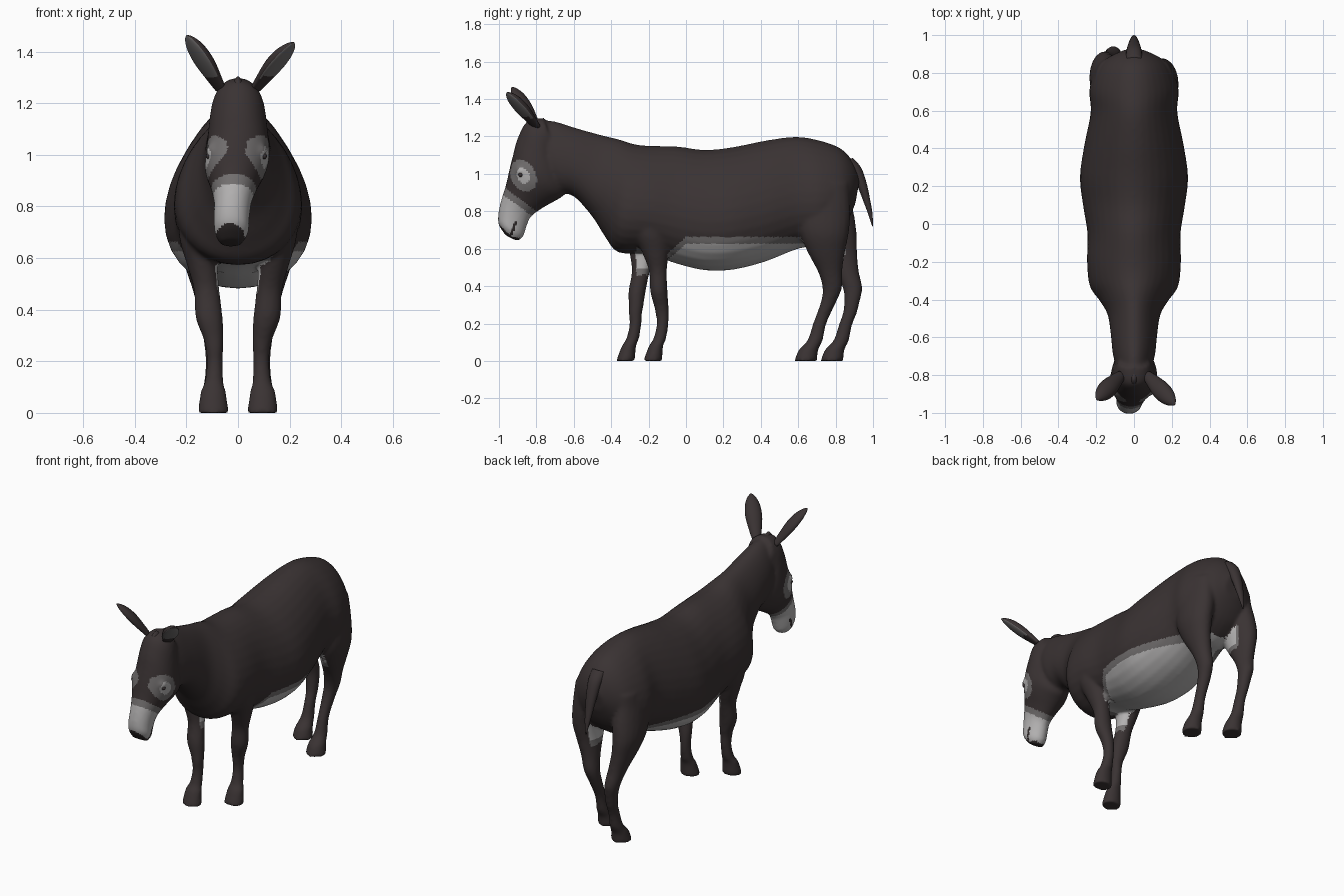
import bpy
import bmesh
from math import sin, cos, pi
from mathutils import Vector

cube = bpy.data.objects.get("Cube")
if cube:
    bpy.data.objects.remove(cube, do_unlink=True)


def make_material(name, colour):
    mat = bpy.data.materials.new(name)
    mat.use_nodes = True
    rgba = (*colour, 1)
    mat.diffuse_color = rgba
    shader = next(n for n in mat.node_tree.nodes if n.type == 'BSDF_PRINCIPLED')
    shader.inputs["Base Color"].default_value = rgba
    shader.inputs["Roughness"].default_value = .8
    return mat


MATERIALS = [make_material("dark brown coat", (.042, .0325, .033)),
             make_material("grey border", (.17, .16, .16)),
             make_material("pale grey fur", (.45, .44, .44)),
             make_material("dark nose", (.029, .023, .023))]
DARK, MID, PALE, NOSE = range(4)


def refine(rows, steps=4):
    """Smooth in-between sections through the given ones."""
    out = []
    last = len(rows) - 1
    for i in range(last):
        quad = [rows[max(i - 1, 0)], rows[i], rows[i + 1], rows[min(i + 2, last)]]
        for k in range(steps):
            t = k / steps
            out.append([b + t / 2 * (c - a + t * (2*a - 5*b + 4*c - d + t * (3*(b - c) + d - a)))
                        for a, b, c, d in zip(*quad)])
    out.append(list(rows[-1]))
    return out


def loft(bm, rings):
    """Skin closed rings of points and cap both ends."""
    loops = [[bm.verts.new(p) for p in ring] for ring in rings]
    n = len(loops[0])
    for a, b in zip(loops, loops[1:]):
        for i in range(n):
            j = (i + 1) % n
            bm.faces.new((a[i], a[j], b[j], b[i]))
    bm.faces.new(loops[0])
    bm.faces.new(loops[-1])


def angles(n):
    return [2 * pi * i / n for i in range(n)]


def spine_loft(bm, rows, pear):
    """Each row: top y z, bottom y z, half width, sideways offset."""
    rings = []
    for yt, zt, yb, zb, w, off in refine(rows):
        rings.append([(off + w * cos(a) * (1 - pear * sin(a)),
                       (yt + yb) / 2 + (yt - yb) / 2 * sin(a),
                       (zt + zb) / 2 + (zt - zb) / 2 * sin(a)) for a in angles(32)])
    loft(bm, rings)


def leg_loft(bm, rows, side, stride):
    """Each row: y, z, half depth, half width, x. Stride moves the lower leg."""
    rings = []
    for y, z, ry, rx, x in refine(rows):
        y += stride * min(1, max(0, (.87 - z) / .62))
        rings.append([(side * (x + rx * cos(a)), y + ry * sin(a), z) for a in angles(20)])
    loft(bm, rings)


def finish(bm, name):
    bmesh.ops.recalc_face_normals(bm, faces=bm.faces)
    mesh = bpy.data.meshes.new(name)
    bm.to_mesh(mesh)
    bm.free()
    ob = bpy.data.objects.new(name, mesh)
    bpy.context.collection.objects.link(ob)
    return ob


def dress(ob, rule):
    for mat in MATERIALS:
        ob.data.materials.append(mat)
    for face in ob.data.polygons:
        face.material_index = rule(face)
    ob.data.shade_smooth()


# Section tables for the body masses
TORSO = [(.93, .98, .905, .84, .06, 0), (.89, 1.07, .87, .76, .14, 0),
         (.82, 1.14, .82, .69, .195, 0), (.7, 1.182, .72, .62, .232, 0),
         (.58, 1.198, .6, .6, .225, 0), (.42, 1.177, .42, .53, .258, 0),
         (.25, 1.143, .25, .488, .281, 0), (.1, 1.128, .1, .485, .265, 0),
         (-.05, 1.147, -.05, .52, .242, 0), (-.2, 1.15, -.2, .57, .244, 0),
         (-.28, 1.16, -.36, .58, .23, 0), (-.36, 1.185, -.43, .66, .18, 0),
         (-.45, 1.207, -.5, .77, .137, 0), (-.58, 1.243, -.6, .88, .12, 0),
         (-.7, 1.28, -.68, .9, .11, 0), (-.8, 1.29, -.74, .95, .09, 0)]
HEAD = [(-.76, 1.3, -.7, 1.1, .085, 0), (-.85, 1.28, -.68, 1.02, .104, 0),
        (-.9, 1.19, -.64, .93, .116, 0), (-.925, 1.1, -.66, .88, .122, 0),
        (-.945, 1.02, -.71, .85, .118, -.01), (-.963, .94, -.77, .815, .093, -.015),
        (-.988, .86, -.83, .77, .073, -.02), (-1.003, .79, -.855, .71, .069, -.025),
        (-1.002, .73, -.87, .665, .065, -.025), (-.965, .672, -.9, .64, .045, -.028)]
FORELEG = [(-.2, .85, .09, .06, .15), (-.19, .7, .09, .07, .16), (-.165, .58, .07, .06, .14),
           (-.15, .48, .048, .05, .122), (-.145, .37, .046, .053, .112),
           (-.13, .28, .038, .038, .094), (-.125, .2, .032, .031, .09),
           (-.14, .12, .034, .037, .093), (-.16, .08, .038, .05, .096),
           (-.178, 0, .051, .06, .095)]
HINDLEG = [(.73, .95, .14, .07, .14), (.735, .8, .145, .085, .145), (.74, .68, .13, .08, .155),
           (.75, .58, .1, .065, .145), (.77, .48, .066, .052, .125), (.782, .39, .052, .044, .11),
           (.76, .31, .041, .037, .1), (.715, .2, .036, .031, .095), (.69, .11, .041, .038, .095),
           (.655, .06, .052, .05, .095), (.64, 0, .061, .06, .095)]

# Body: torso, head, four legs and brows fused into one skin
bm = bmesh.new()
spine_loft(bm, TORSO, .2)
spine_loft(bm, HEAD, -.12)
for side, front, back in ((1, 0, 0), (-1, -.145, .14)):
    leg_loft(bm, FORELEG, side, front)
    leg_loft(bm, HINDLEG, side, back)
    brow = bmesh.ops.create_icosphere(bm, subdivisions=3, radius=.032)
    bmesh.ops.translate(bm, verts=brow["verts"], vec=(side * .086 - .006, -.88, 1.015))
body = finish(bm, "body")
remesh = body.modifiers.new("fuse", 'REMESH')
remesh.mode = 'VOXEL'
remesh.voxel_size = .01
relax = body.modifiers.new("relax", 'SMOOTH')
relax.factor = .5
relax.iterations = 8
graph = bpy.context.evaluated_depsgraph_get()
fused = bpy.data.meshes.new_from_object(body.evaluated_get(graph))
body.modifiers.clear()
body.data = fused


def graded(depth):
    return PALE if depth > .035 else MID


def coat(face):
    x, y, z = face.center
    n = face.normal
    inward = n.x * (1 if x > 0 else -1)
    if y < -.75:
        # Nose, mouth corners, pale muzzle and eye rings
        mx = abs(x + .03)
        if y < -.89 and (z - .68) ** 2 + mx ** 2 < .055 ** 2 and (n.y < -.25 or z < .66):
            return NOSE
        if .67 < z < .75 and abs(y + .915 - .4 * (z - .73)) < .008:
            return NOSE
        muzzle = -.6 * (y + .96) - .8 * (z - .92)
        if muzzle > 0:
            return graded(muzzle)
        ring = ((y + .87 + .2 * (z - .99)) / .07) ** 2 + ((z - .99) / .085) ** 2
        if ring < 1 and abs(x + .005) > .035:
            return PALE if ring < .24 else MID
        return DARK
    # Pale belly
    belly = .662 - .9 * max(0, -y) - z
    if -.1 < y < .66 and belly > 0 and z > .45 and (y < .57 or inward < -.2 or n.z < -.6):
        return graded(belly)
    # Inner forelegs and the chest between them
    if -.34 < y <= -.1 and .46 < z < .575 and inward < -.4 and n.y > -.5:
        return graded(z - .46)
    if -.27 < y <= -.1 and .5 < z < .64 and abs(x) < .13 and n.z < -.5:
        return graded(y + .27)
    # Inner thighs
    if .55 < y < .85 and .55 < z < .84 and abs(x) < .16 and n.y < .55:
        if inward < -.4 or n.z < -.4:
            return graded(min(z - .55, .86 - z, .87 - y))
    return DARK


dress(body, coat)

# Ears: cupped leaves opening outwards, with a grey lining
EAR_OUTLINE = [(0, .026), (.2, .037), (.5, .049), (.75, .043), (.92, .024), (1, .004)]
for side, name, tip in ((1, "left_ear", (.216, -.957, 1.435)), (-1, "right_ear", (.198, -.93, 1.463))):
    base = Vector((.068, -.8, 1.25))
    axis = Vector(tip) - base
    d = axis.normalized()
    opening = Vector((1, -1, 0))
    opening = (opening - d * opening.dot(d)).normalized()
    across = d.cross(opening)
    bm = bmesh.new()
    rings = []
    for t, w in refine(EAR_OUTLINE):
        ring = []
        for a in angles(20):
            cup = .75 if sin(a) > 0 else -.3
            p = base + axis * t + across * w * cos(a) - opening * w * cup * abs(sin(a))
            ring.append((side * p.x, p.y, p.z))
        rings.append(ring)
    loft(bm, rings)
    ear = finish(bm, name)
    facing = Vector((side * opening.x, opening.y, opening.z))
    lining = {f.index for f in ear.data.polygons
              if f.normal.dot(facing) > .5 and (f.center - base).z > .05}
    dress(ear, lambda f: MID if f.index in lining else DARK)

# Tail
bm = bmesh.new()
TAIL = [(.86, 1.07, .045), (.907, 1.02, .042), (.942, .94, .034), (.966, .86, .025),
        (.985, .79, .016), (.998, .72, .004)]
loft(bm, [[(r * cos(a), y + r * .7 * sin(a), z + r * .35 * sin(a)) for a in angles(14)]
          for y, z, r in refine(TAIL)])
dress(finish(bm, "tail"), lambda f: DARK)

# Forelock tuft
bm = bmesh.new()
loft(bm, [[(r * cos(a), y + 2 * r * sin(a), z) for a in angles(12)]
          for y, z, r in ((-.8, 1.26, .03), (-.81, 1.285, .018), (-.82, 1.303, .004))])
dress(finish(bm, "forelock"), lambda f: DARK)

# Eyes
for side, name in ((1, "left_eye"), (-1, "right_eye")):
    bm = bmesh.new()
    eye = bmesh.ops.create_uvsphere(bm, u_segments=16, v_segments=10, radius=.012)
    bmesh.ops.translate(bm, verts=eye["verts"], vec=(side * .106 - .006, -.885, .995))
    dress(finish(bm, name), lambda f: DARK)
